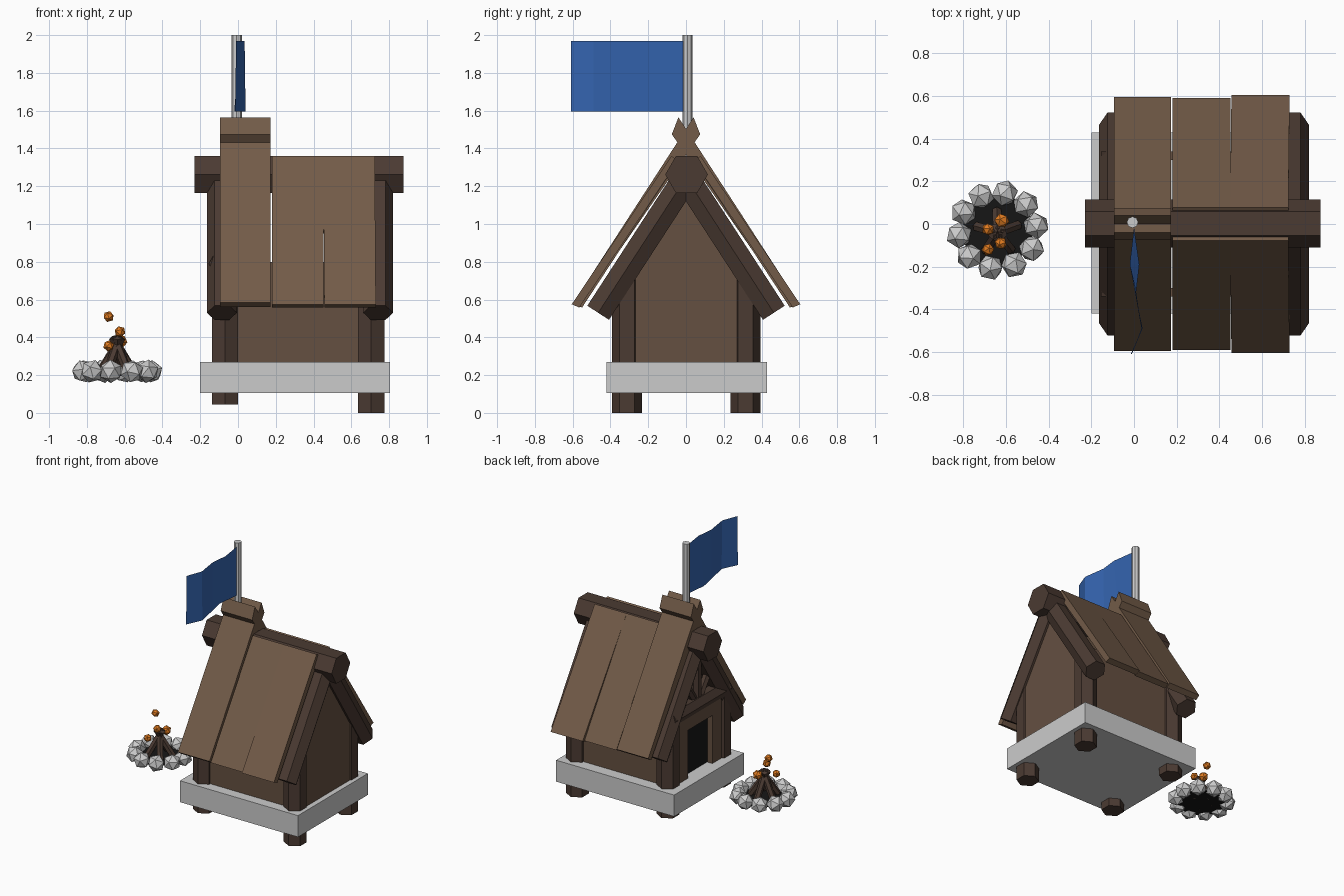
import bpy, bmesh, math, random
from mathutils import Vector, Euler

if "Cube" in bpy.data.objects:
    bpy.data.objects.remove(bpy.data.objects["Cube"])

random.seed(4)


def material(name, rgb):
    m = bpy.data.materials.new(name)
    m.diffuse_color = (*rgb, 1)
    m.use_nodes = True
    m.node_tree.nodes["Principled BSDF"].inputs["Base Color"].default_value = m.diffuse_color
    return m


PLANK = material("plank_wood", (0.17, 0.105, 0.065))
WALL = material("wall_wood", (0.13, 0.08, 0.053))
DARK = material("beam_wood", (0.07, 0.043, 0.032))
BLACK = material("soot", (0.008, 0.008, 0.008))
BLUE = material("flag_blue", (0.035, 0.13, 0.44))
EMBER = material("ember", (0.75, 0.2, 0.015))


def finish(name, bm, mat=None, closed=True):
    if closed:
        bmesh.ops.recalc_face_normals(bm, faces=bm.faces[:])
    me = bpy.data.meshes.new(name)
    bm.to_mesh(me)
    bm.free()
    if mat:
        me.materials.append(mat)
    ob = bpy.data.objects.new(name, me)
    bpy.context.scene.collection.objects.link(ob)
    return ob


def loft(name, ring_a, ring_b, mat=None):
    """Closed solid between two matching rings of points."""
    bm = bmesh.new()
    a = [bm.verts.new(p) for p in ring_a]
    b = [bm.verts.new(p) for p in ring_b]
    n = len(a)
    bm.faces.new(a)
    bm.faces.new(b[::-1])
    for i in range(n):
        j = (i + 1) % n
        bm.faces.new((a[i], b[i], b[j], a[j]))
    return finish(name, bm, mat)


def prism_x(name, profile, x0, x1, mat=None):
    """Extrude a (y, z) profile along x."""
    return loft(name, [(x0, y, z) for y, z in profile],
                [(x1, y, z) for y, z in profile], mat)


def box(name, x0, x1, y0, y1, z0, z1, mat=None):
    return prism_x(name, [(y0, z0), (y1, z0), (y1, z1), (y0, z1)], x0, x1, mat)


def beam(name, p0, p1, r, corner, mat=None, sides=6):
    """Straight polygonal beam with one corner pointing along 'corner'."""
    p0, p1 = Vector(p0), Vector(p1)
    axis = (p1 - p0).normalized()
    u = Vector(corner)
    u = (u - axis * u.dot(axis)).normalized()
    v = axis.cross(u)
    ring = [u * r * math.cos(t) + v * r * math.sin(t)
            for t in (2 * math.pi * i / sides for i in range(sides))]
    return loft(name, [p0 + o for o in ring], [p1 + o for o in ring], mat)


def rock(name, pos, r, mat=None):
    bm = bmesh.new()
    bmesh.ops.create_icosphere(bm, subdivisions=1, radius=r)
    rot = Euler([random.uniform(-0.4, 0.4), random.uniform(-0.4, 0.4), random.uniform(0, 6)])
    for v in bm.verts:
        v.co.rotate(rot)
        v.co += Vector(pos)
    return finish(name, bm, mat)


# Stone base and corner posts
box("base_slab", -0.20, 0.805, -0.42, 0.43, 0.105, 0.27)
for x, z0, side in ((-0.068, 0.045, "door"), (0.705, 0.0, "rear")):
    for y in (-0.312, 0.315):
        beam(f"{side}_post", (x, y, z0), (x, y, 0.76), 0.08, (0, 1, 0), DARK)

# Side walls and closed gable wall
for y in (-0.32, 0.32):
    box("side_wall", -0.05, 0.70, y - 0.02, y + 0.02, 0.26, 0.80, WALL)
gable = [(-0.31, 0.26), (0.31, 0.26), (0.31, 0.80), (0, 1.27), (-0.31, 0.80)]
prism_x("rear_gable_wall", gable, 0.72, 0.765, WALL)

# Doorway wall with an open door, dark interior behind it
prism_x("doorway_wall", [(-0.31, 0.26), (-0.15, 0.26), (-0.15, 0.64), (0.15, 0.64),
                         (0.15, 0.26), (0.31, 0.26), (0.31, 0.77), (-0.31, 0.77)],
        -0.12, -0.08, WALL)
box("dark_doorway", -0.075, -0.065, -0.16, 0.16, 0.26, 0.66, BLACK)
prism_x("attic_panel", [(-0.31, 0.75), (0.31, 0.75), (0.31, 0.80), (0, 1.27), (-0.31, 0.80)],
        -0.06, -0.04, WALL)

# Tie beam and struts in the front gable
beam("tie_beam", (-0.095, -0.34, 0.79), (-0.095, 0.34, 0.79), 0.06, (1, 0, 0), DARK)
beam("king_post", (-0.09, 0, 0.80), (-0.09, 0, 1.22), 0.035, (0, 1, 0), DARK)
for s in (-1, 1):
    beam("gable_strut", (-0.09, s * 0.03, 0.82), (-0.09, s * 0.17, 1.02), 0.03, (1, 0, 0), DARK)

# Ridge beam and sloping rafters
beam("ridge_beam", (-0.23, 0.003, 1.262), (0.875, 0.003, 1.262), 0.113, (0, 1, 0), DARK)
for x in (-0.085, 0.742):
    for s in (-1, 1):
        beam("rafter", (x, s * 0.02, 1.215), (x, s * 0.465, 0.53), 0.079, (1, 0, 0), DARK)

# Roof planks; the first pair crosses above the ridge
for s in (-1, 1):
    d = 0.01 * s
    prism_x("crossed_roof_plank",
            [(s * 0.585 + d, 0.585), (s * 0.55 + d, 0.56),
             (-s * 0.075, 1.475), (-s * 0.04, 1.565)], -0.095, 0.173, PLANK)
    for x0, x1, lo, skew in ((0.18, 0.452, 0.58, 0.0), (0.457, 0.73, 0.595, 0.006)):
        ends = [(s * lo + d, 0.575), (s * (lo - 0.04) + d, 0.558),
                (s * 0.03 + d, 1.335), (s * 0.067 + d, 1.36)]
        xs = [x0, x0, x0 - skew, x0 - skew]
        xe = [x1, x1, x1 - skew, x1 - skew]
        loft("roof_plank", [(x, *e) for x, e in zip(xs, ends)],
             [(x, *e) for x, e in zip(xe, ends)], PLANK)

# Flag pole and waving flag
beam("flag_pole", (-0.007, 0.008, 1.32), (-0.007, 0.008, 2.0), 0.027, (0, 1, 0), sides=8)
ys = (-0.015, -0.19, -0.32, -0.49, -0.61)
top_x = (0.0, 0.025, 0.01, 0.035, -0.01)
low_x = (0.0, -0.02, 0.005, 0.04, -0.015)
bm = bmesh.new()
top = [bm.verts.new((x, y, 1.97)) for x, y in zip(top_x, ys)]
low = [bm.verts.new((x, y, 1.595)) for x, y in zip(low_x, ys)]
for i in range(4):
    bm.faces.new((low[i], low[i + 1], top[i + 1], top[i]))
finish("flag", bm, BLUE, closed=False)

# Fire pit: ring of stones round a soot disc
cx, cy = -0.64, -0.03
for i in range(10):
    a = math.radians(18 * 0.4 + 36 * i)
    rock("fire_stone", (cx + 0.182 * math.cos(a), cy + 0.178 * math.sin(a), 0.22), 0.063)
beam("soot_disc", (cx, cy, 0.195), (cx, cy, 0.205), 0.17, (1, 0, 0), BLACK, sides=12)

# Leaning logs and embers
for i in range(5):
    a = math.radians(20 + 72 * i)
    c, s = math.cos(a), math.sin(a)
    beam("fire_log", (cx + 0.10 * c, cy - 0.01 + 0.10 * s, 0.205),
         (cx - 0.025 * c, cy - 0.01 - 0.025 * s, 0.40), 0.024, (0, 0, 1), DARK)
for x, y, z, r in ((-0.62, 0.015, 0.38, 0.036), (-0.685, -0.025, 0.51, 0.03),
                   (-0.625, -0.09, 0.43, 0.03), (-0.685, -0.12, 0.355, 0.03)):
    rock("ember", (x, y, z), r, EMBER)
